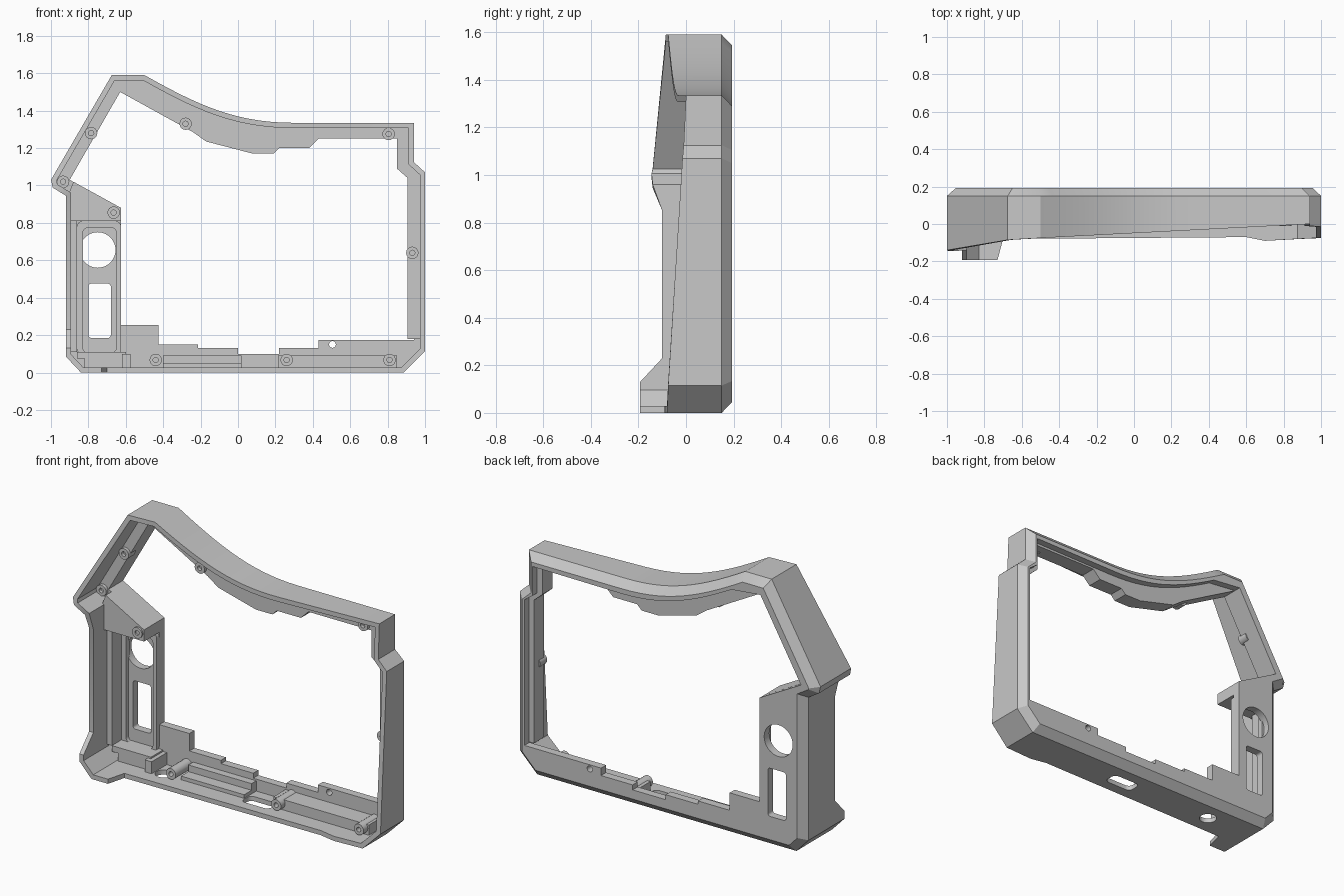
import bpy, bmesh, math
from mathutils import Vector

old = bpy.data.objects.get("Cube")
if old:
    bpy.data.objects.remove(old, do_unlink=True)

GREY = (0.58, 0.58, 0.58, 1)
grey = bpy.data.materials.new("light grey")
grey.use_nodes = True
grey.diffuse_color = GREY
grey.node_tree.nodes["Principled BSDF"].inputs["Base Color"].default_value = GREY
BACK, FOOT = 0.193, -0.193


def finish(name, bm):
    bmesh.ops.recalc_face_normals(bm, faces=bm.faces)
    me = bpy.data.meshes.new(name)
    bm.to_mesh(me)
    bm.free()
    me.materials.append(grey)
    ob = bpy.data.objects.new(name, me)
    bpy.context.collection.objects.link(ob)
    return ob


def loft(bm, loops, closed=False):
    """Skin through equally long loops of 3D points, capped or closed on itself."""
    rings = [[bm.verts.new(p) for p in loop] for loop in loops]
    n = len(rings[0])
    for a, b in zip(rings, rings[1:] + (rings[:1] if closed else [])):
        for i in range(n):
            j = (i + 1) % n
            bm.faces.new((a[i], a[j], b[j], b[i]))
    if not closed:
        bm.faces.new(rings[0])
        bm.faces.new(rings[-1])


def prism(bm, pts, y0, y1):
    loft(bm, [[(x, y, z) for x, z in pts] for y in (y0, y1)])


def box(bm, x0, x1, y0, y1, z0, z1):
    prism(bm, [(x0, z0), (x1, z0), (x1, z1), (x0, z1)], y0, y1)


def circle(x, z, r, n=24):
    return [(x + r * math.cos(math.tau * i / n), z + r * math.sin(math.tau * i / n)) for i in range(n)]


def rounded(x0, x1, z0, z1, r, n=4):
    pts = []
    for k, (cx, cz) in enumerate([(x1 - r, z1 - r), (x0 + r, z1 - r), (x0 + r, z0 + r), (x1 - r, z0 + r)]):
        for i in range(n + 1):
            a = (k + i / n) * math.pi / 2
            pts.append((cx + r * math.cos(a), cz + r * math.sin(a)))
    return pts


def inset(pts, d):
    """Mitred inward offset of a counter-clockwise outline."""
    out = []
    for i, p in enumerate(pts):
        p = Vector(p)
        a = (p - Vector(pts[i - 1])).normalized()
        b = (Vector(pts[(i + 1) % len(pts)]) - p).normalized()
        na, nb = Vector((-a.y, a.x)), Vector((-b.y, b.x))
        out.append(tuple(p + (na + nb) * (d / (1 + na.dot(nb)))))
    return out


def cut(ob, bm):
    cutter = finish("cutter", bm)
    mod = ob.modifiers.new("cut", 'BOOLEAN')
    mod.operation, mod.solver, mod.object = 'DIFFERENCE', 'EXACT', cutter
    dg = bpy.context.evaluated_depsgraph_get()
    me = bpy.data.meshes.new_from_object(ob.evaluated_get(dg))
    ob.modifiers.clear()
    ob.data = me
    bpy.data.objects.remove(cutter, do_unlink=True)


# Swept top edge, right to left
def bezier(p, t):
    s = 1 - t
    return tuple(s**3 * p[0][k] + 3 * s * s * t * p[1][k] + 3 * s * t * t * p[2][k] + t**3 * p[3][k] for k in (0, 1))


ctrl = [(0.3, 1.335), (0.0, 1.335), (-0.2, 1.42), (-0.5, 1.59)]
sweep = [bezier(ctrl, i / 14) for i in range(15)]

# Outer outline: x, z and depth of the front edge
rim = [(-0.84, 0, FOOT), (-0.73, 0, FOOT), (-0.7, 0, -0.08), (0.6, 0, -0.07), (0.7, 0, -0.09),
       (0.885, 0, -0.08), (1, 0.115, -0.075), (1, 1.07, -0.015), (0.94, 1.125, -0.01), (0.94, 1.335, 0)]
rim += [(x, z, -0.075 * (0.94 - x) / 1.44) for x, z in sweep]
rim += [(-0.675, 1.59, -0.085), (-1, 1.03, -0.14), (-0.99, 0.988, -0.145), (-0.92, 0.945, -0.14),
        (-0.92, 0.85, -0.1), (-0.92, 0.23, -0.1), (-0.92, 0.13, FOOT), (-0.92, 0.085, FOOT)]
outline = [(x, z) for x, z, y in rim]
front = [y for x, z, y in rim]


def ring(d, y):
    ys = y if isinstance(y, list) else [y] * len(outline)
    return [(x, v, z) for (x, z), v in zip(inset(outline, d), ys)]


# Surrounding wall with chamfered back edge
bm = bmesh.new()
loft(bm, [ring(0.045, BACK), ring(0, 0.15), ring(0, front), ring(0.028, front), ring(0.028, 0.145),
          ring(0.045, 0.145)], closed=True)
wall = finish("outer_wall", bm)

# Port slot and round hole in the floor
for pts in (rounded(0.025, 0.21, -0.01, 0.08, 0.03), circle(-0.52, 0.04, 0.05)):
    bm = bmesh.new()
    loft(bm, [[(x, y, z) for x, y in pts] for z in (-0.1, 0.06)])
    cut(wall, bm)

# Back plate with stepped opening, grip windows and a pin hole
left_low = [(-0.9, 1.03), (-0.625, 0.88), (-0.625, 0.255), (-0.425, 0.255), (-0.425, 0.15), (-0.215, 0.15),
            (-0.215, 0.13), (0, 0.13), (0, 0.1), (0.22, 0.1), (0.22, 0.13), (0.43, 0.13), (0.43, 0.175)]
bm = bmesh.new()
prism(bm, inset(outline, 0.045), 0.145, BACK)
plate = finish("back_plate", bm)
back_top = [(0.94, 0.175), (0.94, 1.05), (0.885, 1.09), (0.885, 1.265)]
holes = [left_low + back_top + [(x, z - 0.075) for x, z in sweep[:-1]] + [(-0.63, 1.5)],
         circle(-0.75, 0.655, 0.095, 40), rounded(-0.8, -0.68, 0.185, 0.475, 0.015), circle(0.505, 0.15, 0.018)]
for pts in holes:
    bm = bmesh.new()
    prism(bm, pts, 0.1, 0.3)
    cut(plate, bm)

# Inner flange hanging below the top edge and along the right column
bm = bmesh.new()
prism(bm, inset(outline, 0.02), 0.055, 0.15)
flange = finish("inner_flange", bm)
bm = bmesh.new()
prism(bm, left_low + [(0.907, 0.175), (0.907, 1.04), (0.85, 1.09), (0.85, 1.25), (0.43, 1.25), (0.38, 1.2),
      (0.22, 1.2), (0.19, 1.17), (0.08, 1.17), (-0.17, 1.235), (-0.24, 1.285), (-0.63, 1.5)], -0.1, 0.3)
cut(flange, bm)
for x0, x1, z1 in ((-1.1, -0.3, 0.86), (-0.31, 1.1, 0.18)):
    bm = bmesh.new()
    box(bm, x0, x1, -0.1, 0.3, -0.1, z1)
    cut(flange, bm)

# Sloped shelf above the grip
bm = bmesh.new()
prism(bm, [(-0.9, 0.97), (-0.9, 0.81), (-0.625, 0.81), (-0.625, 0.88), (-0.88, 1.02)], 0.0, 0.16)
finish("grip_shelf", bm)

# Stepped lining around the grip windows
bm = bmesh.new()
box(bm, -0.9, -0.86, 0.03, 0.16, 0.11, 0.85)
box(bm, -0.86, -0.6, 0.03, 0.16, 0.075, 0.11)
box(bm, -0.82, -0.6, 0.03, 0.16, 0.02, 0.08)
finish("grip_lining", bm)
bm = bmesh.new()
inner, outer = rounded(-0.83, -0.65, 0.105, 0.775, 0.03), rounded(-0.86, -0.625, 0.095, 0.81, 0.03)
loft(bm, [[(x, y, z) for x, z in s] for s, y in ((outer, 0.12), (inner, 0.12), (inner, 0.155), (outer, 0.155))],
     closed=True)
finish("grip_frame", bm)

# Rail along the floor, broken at the port
bm = bmesh.new()
box(bm, -0.4, 0.02, 0.1, 0.155, 0.02, 0.09)
box(bm, -0.4, 0.02, 0.03, 0.11, 0.02, 0.05)
box(bm, 0.215, 0.85, 0.03, 0.155, 0.02, 0.09)
box(bm, -0.62, -0.575, 0.0, 0.155, 0.02, 0.1)
finish("floor_rail", bm)

# Hollow screw posts: those on the flange are shorter
bm = bmesh.new()
on_flange = [(-0.785, 1.28), (-0.28, 1.33), (0.805, 1.275), (0.932, 0.64), (-0.935, 1.02)]
on_plate = [(-0.665, 0.855), (-0.44, 0.067), (0.26, 0.067), (0.81, 0.067)]
for posts, base, tip in ((on_flange, 0.1, 0.035), (on_plate, 0.155, -0.01)):
    for x, z in posts:
        loft(bm, [[(px, y, pz) for px, pz in circle(x, z, r, 16)]
                  for r, y in ((0.033, base), (0.033, tip), (0.014, tip), (0.014, base - 0.02))])
finish("screw_posts", bm)

# Smooth the curved surfaces, keep edges crisp
for ob in bpy.context.view_layer.objects:
    ob.select_set(ob.type == 'MESH' and grey.name in ob.data.materials)
bpy.context.view_layer.objects.active = wall
bpy.ops.object.shade_smooth_by_angle(angle=math.radians(25))
